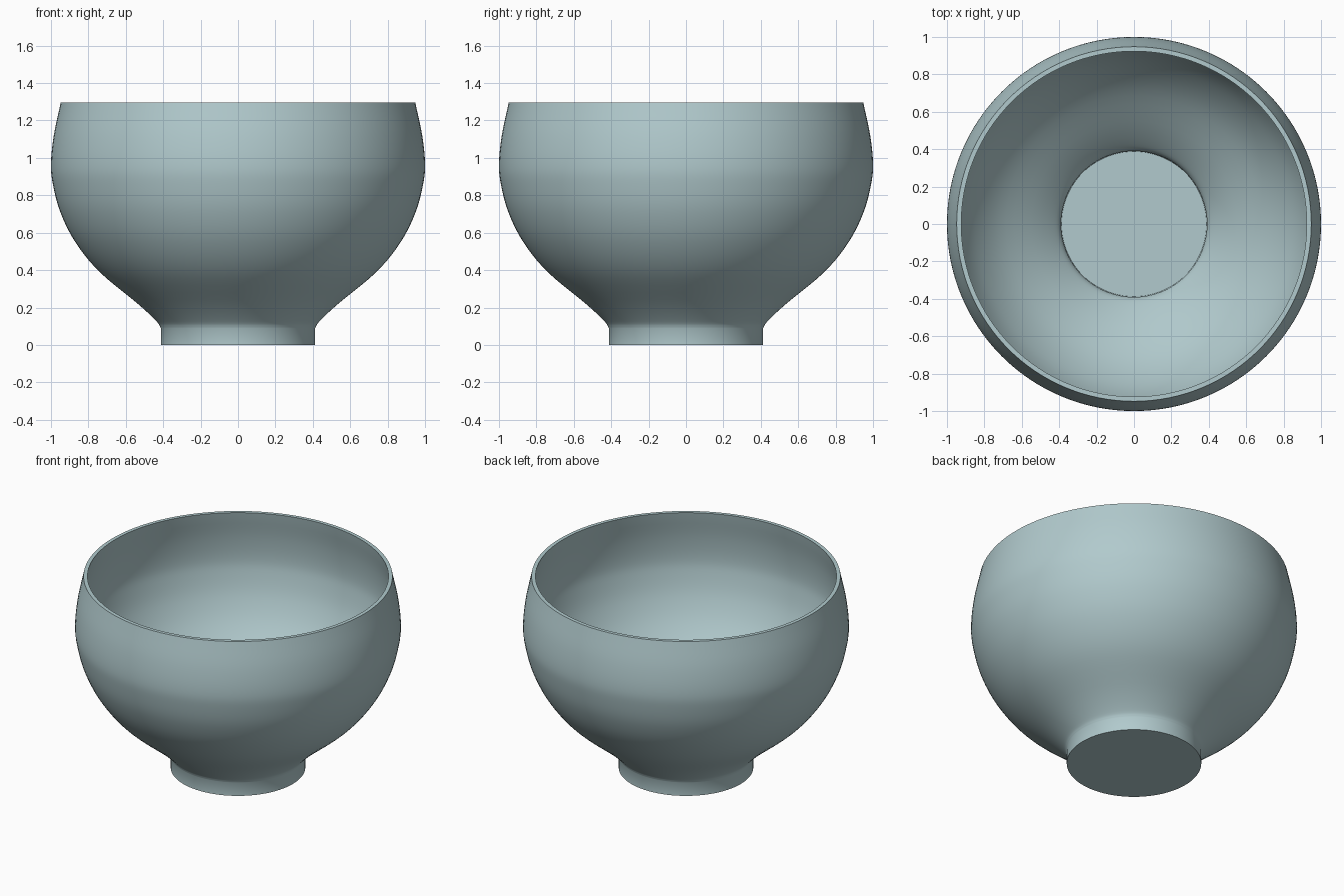
import bpy
import bmesh
import math
from mathutils import Vector

cube = bpy.data.objects.get("Cube")
if cube:
    bpy.data.objects.remove(cube, do_unlink=True)

WALL = 0.025
SEGMENTS = 128

# Glaze colour
glaze = bpy.data.materials.new("pale_teal_glaze")
glaze.use_nodes = True
colour = (0.44, 0.59, 0.61, 1)
glaze.diffuse_color = colour
glaze.node_tree.nodes["Principled BSDF"].inputs["Base Color"].default_value = colour


def smooth_curve(points, steps):
    """Catmull-Rom curve through (radius, height) points."""
    pts = [Vector(p) for p in points]
    pts = [2 * pts[0] - pts[1]] + pts + [2 * pts[-1] - pts[-2]]
    curve = []
    for a, b, c, d in zip(pts, pts[1:], pts[2:], pts[3:]):
        for i in range(steps):
            t = i / steps
            curve.append(0.5 * (2 * b + (c - a) * t + (2 * a - 5 * b + 4 * c - d) * t ** 2
                                + (3 * b - a - 3 * c + d) * t ** 3))
    return curve + [pts[-2]]


def offset_inward(curve, distance):
    """Shift the curve towards the axis along its normals."""
    result = []
    for i, p in enumerate(curve):
        tangent = (curve[min(i + 1, len(curve) - 1)] - curve[max(i - 1, 0)]).normalized()
        result.append(p + Vector((-tangent.y, tangent.x)) * distance)
    return result


# Outer wall, from the top of the foot to the rim
outer = smooth_curve([(0.413, 0.09), (0.435, 0.125), (0.53, 0.215), (0.74, 0.39),
                      (0.87, 0.55), (0.95, 0.71), (0.99, 0.86), (1.0, 0.97),
                      (0.985, 1.12), (0.948, 1.295)], 5)
inner = offset_inward(outer, WALL)
inner[-1].y = outer[-1].y

# Closed section: base, foot, outer wall, rim, inner wall, inner floor
foot = outer[0].x
section = [Vector((0, 0)), Vector((foot, 0))] + outer + inner[::-1]
section += [Vector((foot - WALL, WALL)), Vector((0, WALL))]

bm = bmesh.new()
verts = [bm.verts.new((p.x, 0, p.y)) for p in section]
edges = [bm.edges.new(pair) for pair in zip(verts, verts[1:])]
bmesh.ops.spin(bm, geom=verts + edges, cent=(0, 0, 0), axis=(0, 0, 1),
               angle=math.tau, steps=SEGMENTS)
bmesh.ops.remove_doubles(bm, verts=bm.verts, dist=0.0005)
bmesh.ops.recalc_face_normals(bm, faces=bm.faces)

mesh = bpy.data.meshes.new("bowl")
bm.to_mesh(mesh)
bm.free()
mesh.materials.append(glaze)
bowl = bpy.data.objects.new("bowl", mesh)
bpy.context.collection.objects.link(bowl)

bpy.ops.object.select_all(action="DESELECT")
bowl.select_set(True)
bpy.context.view_layer.objects.active = bowl
bpy.ops.object.shade_smooth_by_angle(angle=math.radians(40))
